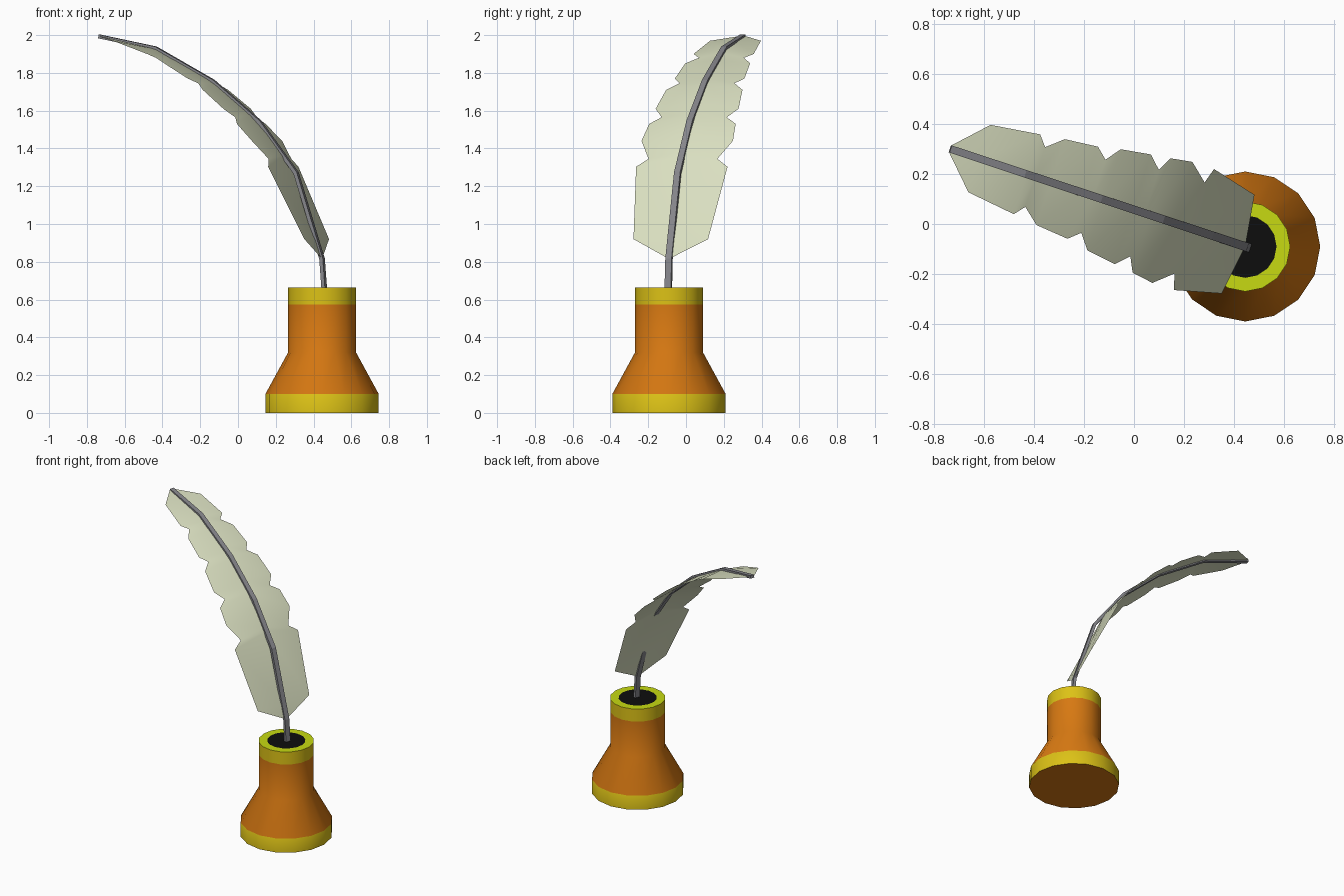
import bpy, bmesh, math
from mathutils import Vector

if "Cube" in bpy.data.objects:
    bpy.data.objects.remove(bpy.data.objects["Cube"])


def mat(name, rgb):
    m = bpy.data.materials.new(name)
    m.diffuse_color = (*rgb, 1)
    m.use_nodes = True
    m.node_tree.nodes["Principled BSDF"].inputs["Base Color"].default_value = m.diffuse_color
    return m


ORANGE = mat("orange", (0.68, 0.19, 0.006))
YELLOW = mat("yellow", (0.72, 0.54, 0.008))
LIME = mat("lime yellow", (0.57, 0.70, 0.006))
BLACK = mat("ink black", (0.004, 0.004, 0.004))
CREAM = mat("feather cream", (0.70, 0.74, 0.53))
GREY = mat("shaft grey", (0.24, 0.24, 0.26))

BASE = Vector((0.445, -0.09, 0))      # bottle axis, where the quill starts
ALONG = Vector((-0.949, 0.314, 0))    # horizontal lean of the quill
SIDE = Vector((0.314, 0.949, 0))      # across the feather


def finish(name, bm, mats, angle=None, normals=True):
    if normals:
        bmesh.ops.recalc_face_normals(bm, faces=bm.faces)
    me = bpy.data.meshes.new(name)
    bm.to_mesh(me)
    bm.free()
    for m in mats:
        me.materials.append(m)
    ob = bpy.data.objects.new(name, me)
    bpy.context.collection.objects.link(ob)
    if angle:
        bpy.ops.object.select_all(action='DESELECT')
        ob.select_set(True)
        bpy.context.view_layer.objects.active = ob
        bpy.ops.object.shade_smooth_by_angle(angle=math.radians(angle))
    return ob


# Ink bottle: 16-sided lathe, one material per profile band
profile = [(0.30, 0), (0.30, 0.10), (0.18, 0.32), (0.18, 0.575),
           (0.18, 0.665), (0.125, 0.665)]
bands = [1, 0, 0, 1, 2]
N = 16
bm = bmesh.new()
rings = [[bm.verts.new(BASE + Vector((r * math.cos(a), r * math.sin(a), z)))
          for a in (2 * math.pi * i / N for i in range(N))] for r, z in profile]
for k, band in enumerate(bands):
    for i in range(N):
        j = (i + 1) % N
        f = bm.faces.new((rings[k][i], rings[k][j], rings[k + 1][j], rings[k + 1][i]))
        f.material_index = band
bm.faces.new(rings[0][::-1]).material_index = 0      # underside
bm.faces.new(rings[-1]).material_index = 3           # ink surface
finish("ink_bottle", bm, [ORANGE, YELLOW, LIME, BLACK], 40)

# Quill curve: (distance along lean, height)
spine = [(-0.015, 0.62), (0.0, 0.815), (0.145, 1.27), (0.35, 1.54),
         (0.61, 1.755), (0.93, 1.93), (1.243, 1.993)]


def at(s, z, w=0.0):
    return BASE + ALONG * s + SIDE * w + Vector((0, 0, z))


def spine_z(s):
    for (s0, z0), (s1, z1) in zip(spine, spine[1:]):
        if s <= s1:
            return z0 + (z1 - z0) * (s - s0) / (s1 - s0)
    return spine[-1][1]


# Shaft: flat rectangular strip swept along the curve
bm = bmesh.new()
loops = []
for i, (s, z) in enumerate(spine):
    a, b = spine[max(i - 1, 0)], spine[min(i + 1, len(spine) - 1)]
    t = Vector((b[0] - a[0], b[1] - a[1])).normalized()
    half_w, half_t = 0.018 - 0.0005 * i, 0.010
    loops.append([bm.verts.new(at(s - t.y * v * half_t, z + t.x * v * half_t, u * half_w))
                  for u, v in ((-1, -1), (1, -1), (1, 1), (-1, 1))])
for l0, l1 in zip(loops, loops[1:]):
    for i in range(4):
        j = (i + 1) % 4
        bm.faces.new((l0[i], l0[j], l1[j], l1[i]))
bm.faces.new(loops[0][::-1])
bm.faces.new(loops[-1])
finish("quill_shaft", bm, [GREY])

# Vane: notched edges (along, height, half width), mirrored about the shaft
edge = [(0.03, 0.92, 0.208), (0.216, 1.303, 0.255), (0.235, 1.345, 0.192),
        (0.307, 1.44, 0.255), (0.395, 1.53, 0.241), (0.424, 1.565, 0.182),
        (0.474, 1.61, 0.231), (0.595, 1.71, 0.213), (0.64, 1.745, 0.154),
        (0.685, 1.77, 0.194), (0.82, 1.85, 0.181), (0.885, 1.88, 0.126),
        (0.92, 1.90, 0.168), (1.12, 1.97, 0.142), (1.243, 1.995, 0.015)]
bm = bmesh.new()
root = bm.verts.new(at(0, 0.815))
mid = [bm.verts.new(at(s, spine_z(s))) for s, z, w in edge]
for sign in (1, -1):
    rim = [bm.verts.new(at(s, z, sign * w)) for s, z, w in edge]
    faces = [(root, rim[0], mid[0])]
    faces += [(mid[i], rim[i], rim[i + 1], mid[i + 1]) for i in range(len(edge) - 1)]
    for f in faces:
        bm.faces.new(f[::-1] if sign > 0 else f)
bm.normal_update()
if sum(f.normal.z for f in bm.faces) < 0:
    bmesh.ops.reverse_faces(bm, faces=bm.faces)
finish("feather_vane", bm, [CREAM], 40, normals=False)
